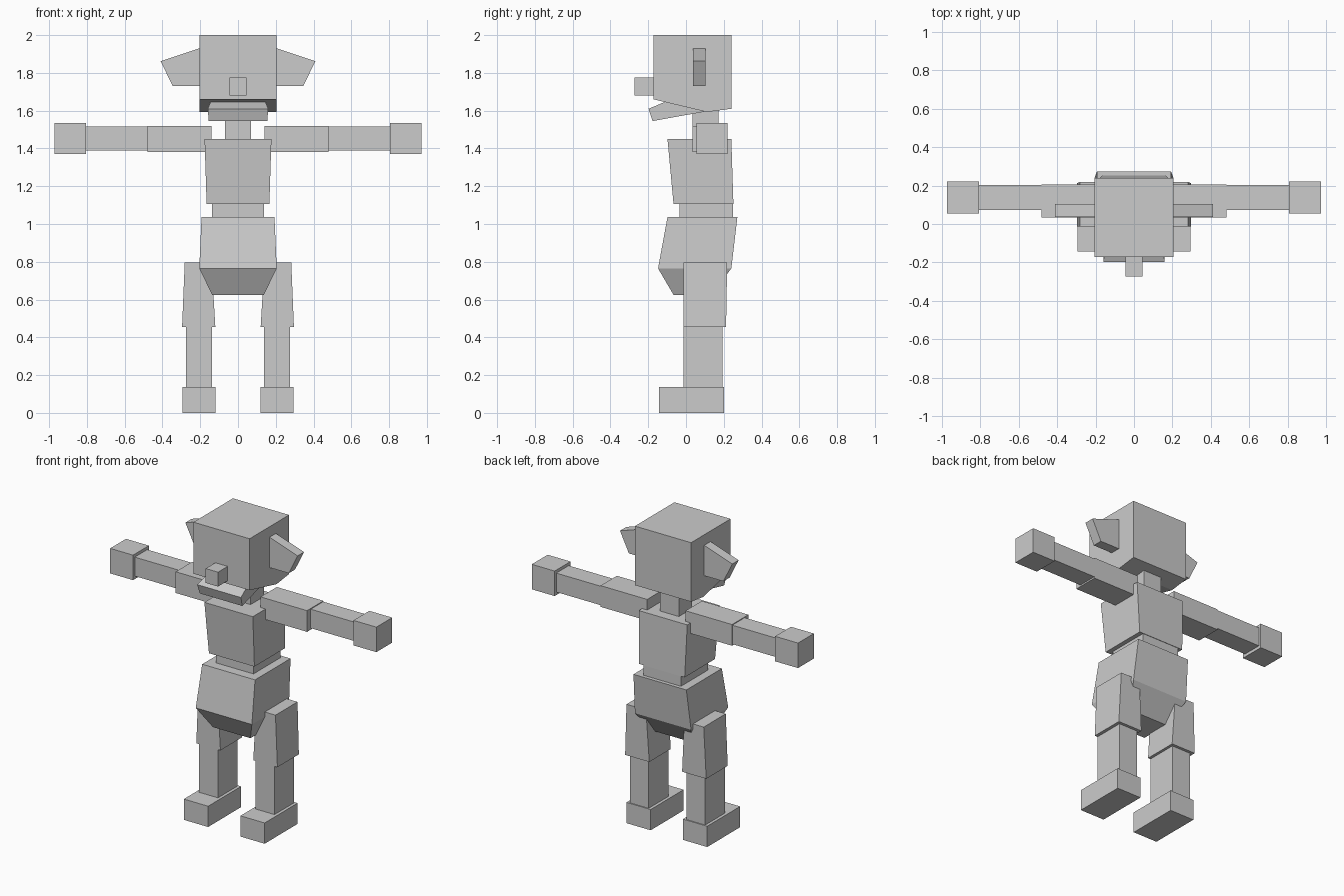
import bpy
import bmesh

if "Cube" in bpy.data.objects:
    bpy.data.objects.remove(bpy.data.objects["Cube"])

grey = bpy.data.materials.new("plain grey")
grey.diffuse_color = (0.6, 0.6, 0.6, 1)
grey.use_nodes = True
grey.node_tree.nodes["Principled BSDF"].inputs["Base Color"].default_value = grey.diffuse_color


def finish(name, bm):
    """Turn a bmesh into a named flat-shaded object."""
    bmesh.ops.recalc_face_normals(bm, faces=bm.faces)
    mesh = bpy.data.meshes.new(name)
    bm.to_mesh(mesh)
    bm.free()
    mesh.materials.append(grey)
    obj = bpy.data.objects.new(name, mesh)
    bpy.context.collection.objects.link(obj)
    return obj


def stack(name, *levels):
    """Join rectangles (z, x0, x1, y0, y1) from bottom to top."""
    bm = bmesh.new()
    rings = []
    for z, x0, x1, y0, y1 in levels:
        corners = ((x0, y0), (x1, y0), (x1, y1), (x0, y1))
        rings.append([bm.verts.new((x, y, z)) for x, y in corners])
    for a, b in zip(rings, rings[1:]):
        for i in range(4):
            j = (i + 1) % 4
            bm.faces.new((a[i], a[j], b[j], b[i]))
    bm.faces.new(rings[0])
    bm.faces.new(rings[-1])
    return finish(name, bm)


def box(name, x0, x1, y0, y1, z0, z1):
    return stack(name, (z0, x0, x1, y0, y1), (z1, x0, x1, y0, y1))


def prism(name, side_a, side_b):
    """Join two matching outlines of 3D points."""
    bm = bmesh.new()
    a = [bm.verts.new(p) for p in side_a]
    b = [bm.verts.new(p) for p in side_b]
    bm.faces.new(a)
    bm.faces.new(b)
    for i in range(len(a)):
        j = (i + 1) % len(a)
        bm.faces.new((a[i], a[j], b[j], b[i]))
    return finish(name, bm)


def mirrored(obj):
    obj.modifiers.new("Mirror", 'MIRROR').use_mirror_merge = False


# Head with an underside that slopes up to the face
profile = [(-0.172, 2), (0.24, 2), (0.24, 1.61), (0.11, 1.593), (-0.172, 1.66)]
prism("head", [(-0.205, y, z) for y, z in profile],
      [(0.205, y, z) for y, z in profile])
box("nose", -0.045, 0.045, -0.2725, -0.17, 1.68, 1.775)

# Hanging jaw, narrower towards its hinge
jaw = [(-0.198, 1.61, 0.16), (-0.177, 1.545, 0.155),
       (0.10, 1.595, 0.13), (-0.11, 1.647, 0.145)]
prism("jaw", [(-w, y, z) for y, z, w in jaw], [(w, y, z) for y, z, w in jaw])

# Ears
ear = [(0.20, 1.932), (0.41, 1.862), (0.345, 1.73), (0.20, 1.73)]
mirrored(prism("ear", [(x, 0.037, z) for x, z in ear],
               [(x, 0.103, z) for x, z in ear]))

# Torso
box("neck", -0.068, 0.068, 0.034, 0.172, 1.44, 1.61)
stack("chest", (1.105, -0.166, 0.166, -0.066, 0.251),
      (1.45, -0.177, 0.177, -0.098, 0.24))
box("waist", -0.137, 0.137, -0.034, 0.248, 1.03, 1.11)
stack("pelvis", (0.625, -0.137, 0.137, -0.066, 0.135),
      (0.765, -0.205, 0.205, -0.148, 0.24),
      (1.037, -0.193, 0.193, -0.098, 0.272))

# Arms held straight out
mirrored(box("upper_arm", 0.14, 0.48, 0.035, 0.205, 1.38, 1.52))
mirrored(box("forearm", 0.48, 0.81, 0.073, 0.203, 1.39, 1.515))
mirrored(box("hand", 0.805, 0.972, 0.055, 0.22, 1.37, 1.535))

# Legs
mirrored(stack("thigh", (0.455, 0.12, 0.296, -0.012, 0.212),
               (0.795, 0.14, 0.282, -0.012, 0.218)))
mirrored(box("shin", 0.138, 0.275, -0.012, 0.193, 0.13, 0.46))
mirrored(box("foot", 0.118, 0.295, -0.143, 0.20, 0, 0.137))
